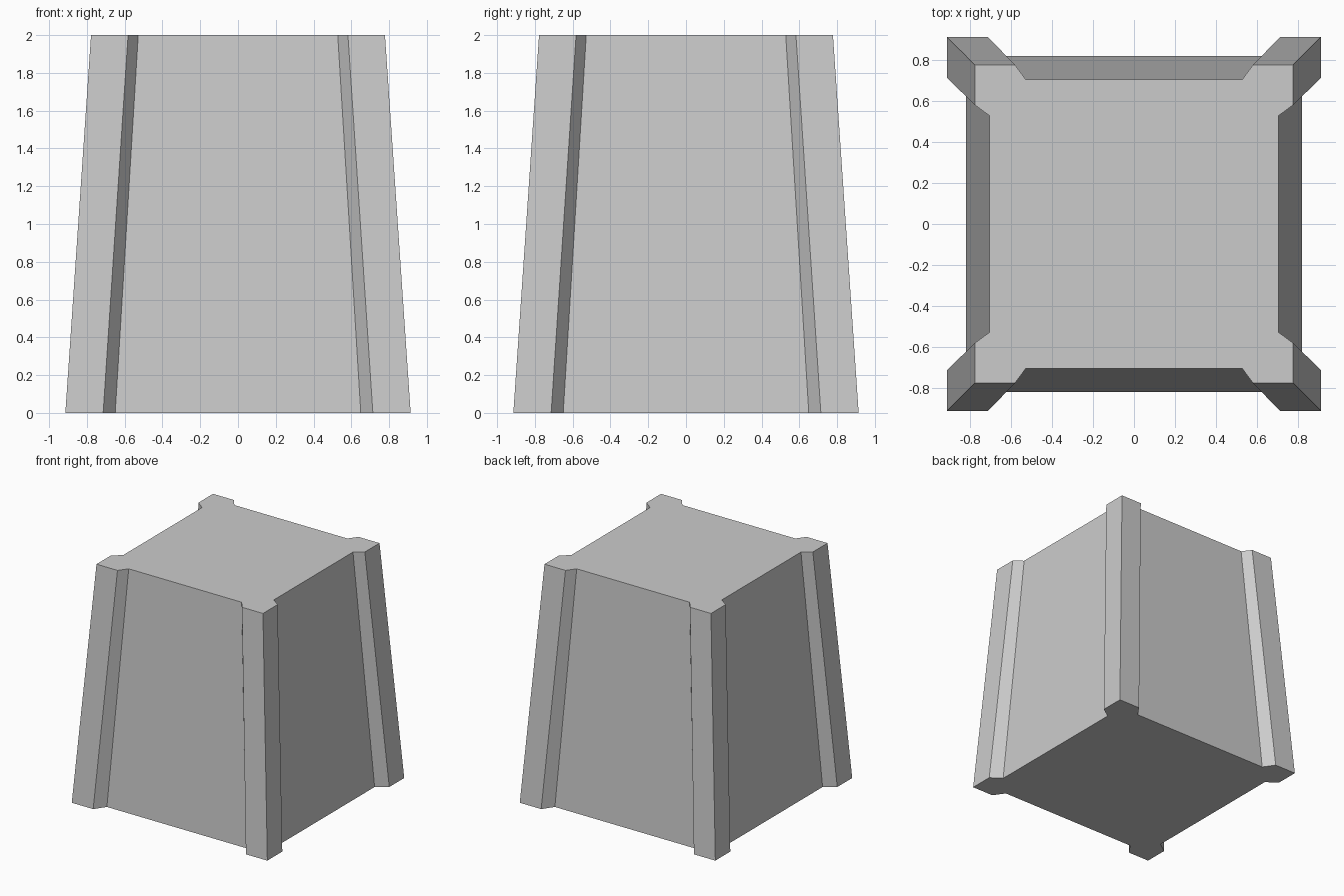
import bpy, bmesh

if "Cube" in bpy.data.objects:
    bpy.data.objects.remove(bpy.data.objects["Cube"])

def outline(corner, post, panel, recess):
    """One side's points (corner post, recessed panel, post), repeated by quarter turns."""
    side = [(-corner, -corner), (-post, -corner), (-panel, -recess),
            (panel, -recess), (post, -corner)]
    points = []
    for _ in range(4):
        points += side
        side = [(-y, x) for x, y in side]
    return points

# Tapered block with a raised post at each corner
bm = bmesh.new()
bottom = [bm.verts.new((x, y, 0)) for x, y in outline(0.914, 0.714, 0.65, 0.822)]
top = [bm.verts.new((x, y, 2)) for x, y in outline(0.778, 0.582, 0.528, 0.705)]
n = len(bottom)
for i in range(n):
    j = (i + 1) % n
    bm.faces.new((bottom[i], bottom[j], top[j], top[i]))

# Flat caps
bm.faces.new(bottom[::-1])
bm.faces.new(top)
bmesh.ops.recalc_face_normals(bm, faces=bm.faces)

mesh = bpy.data.meshes.new("tapered_block")
bm.to_mesh(mesh)
bm.free()
bpy.context.collection.objects.link(bpy.data.objects.new("tapered_block", mesh))
